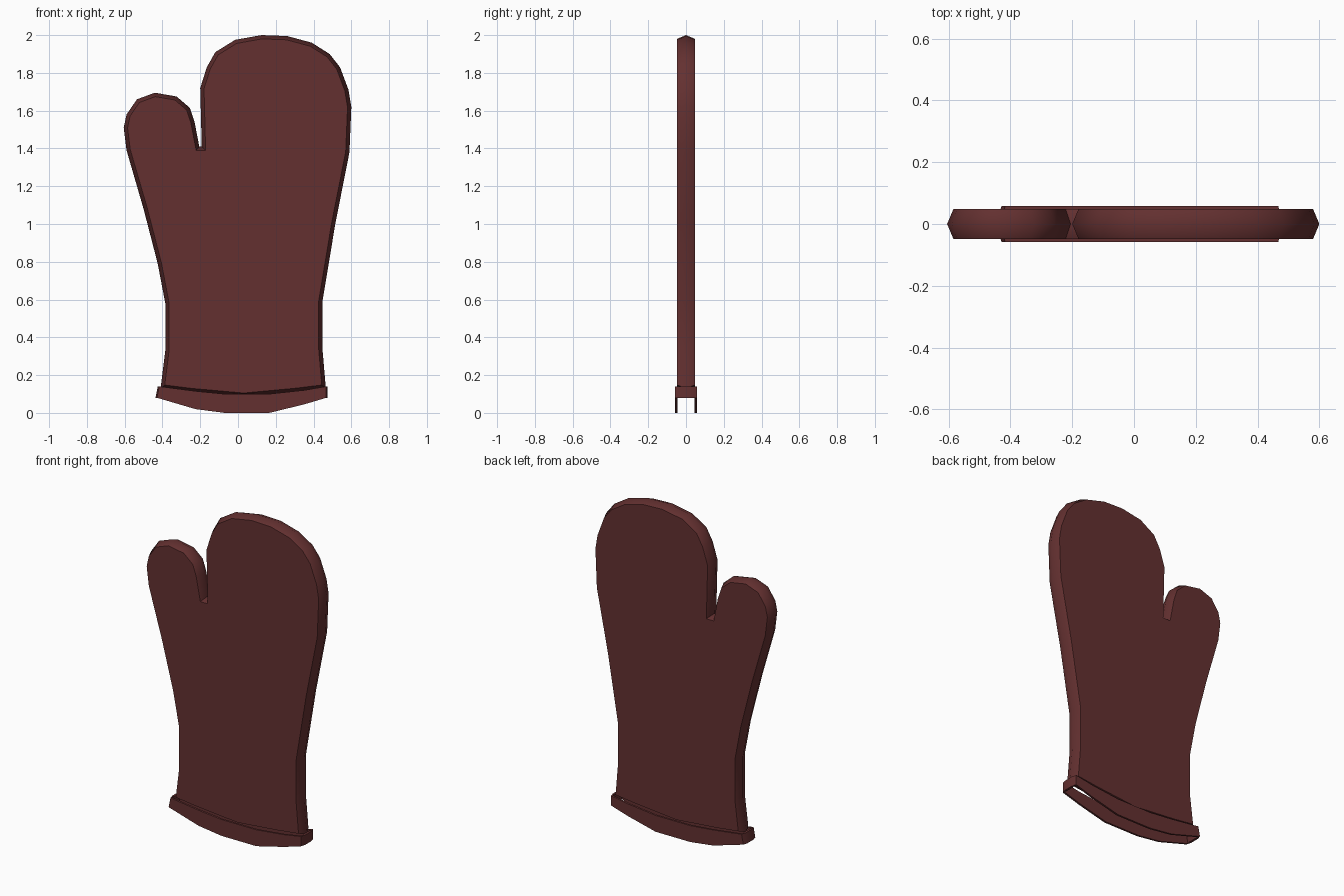
import bpy, bmesh
from mathutils import Vector

if "Cube" in bpy.data.objects:
    bpy.data.objects.remove(bpy.data.objects["Cube"])

fabric = bpy.data.materials.new("dark_red_fabric")
fabric.diffuse_color = (0.127, 0.030, 0.030, 1)
fabric.use_nodes = True
fabric.node_tree.nodes["Principled BSDF"].inputs["Base Color"].default_value = fabric.diffuse_color


def finish(name, bm):
    bmesh.ops.recalc_face_normals(bm, faces=bm.faces)
    mesh = bpy.data.meshes.new(name)
    bm.to_mesh(mesh)
    bm.free()
    mesh.materials.append(fabric)
    obj = bpy.data.objects.new(name, mesh)
    bpy.context.collection.objects.link(obj)
    bpy.ops.object.select_all(action='DESELECT')
    obj.select_set(True)
    bpy.context.view_layer.objects.active = obj
    bpy.ops.object.shade_smooth_by_angle(angle=0.87)


def bridge(bm, a, b):
    n = len(a)
    for i in range(n):
        bm.faces.new((a[i], a[(i + 1) % n], b[(i + 1) % n], b[i]))


def inset(points, d):
    """Move a clockwise outline inward by d with mitred corners."""
    out = []
    for i, p in enumerate(points):
        e1 = (p - points[i - 1]).normalized()
        e2 = (points[(i + 1) % len(points)] - p).normalized()
        n1, n2 = Vector((e1.y, -e1.x)), Vector((e2.y, -e2.x))
        m = (n1 + n2) / (1 + n1.dot(n2))
        out.append(p + m * d)
    return out


# mitt body: silhouette ridge in the middle, flat panels front and back
outline = [Vector(p) for p in [
    (-.41, .13), (-.385, .33), (-.385, .58), (-.425, .79), (-.50, 1.08),
    (-.59, 1.39), (-.605, 1.51), (-.59, 1.58), (-.535, 1.66), (-.44, 1.695),
    (-.325, 1.675), (-.255, 1.615), (-.23, 1.54), (-.205, 1.41),
    (-.192, 1.41), (-.20, 1.72), (-.165, 1.83), (-.12, 1.91), (-.015, 1.975),
    (.125, 2.0), (.26, 1.995), (.39, 1.96), (.485, 1.90), (.54, 1.83),
    (.585, 1.71), (.60, 1.62), (.59, 1.38), (.515, 1.0), (.447, .59),
    (.447, .34), (.465, .13), (.30, .11), (.03, .085), (-.25, .11)]]
panel = inset(outline, .02)
bm = bmesh.new()
loops = [[bm.verts.new((p.x, y, p.y)) for p in pts]
         for pts, y in ((panel, -.048), (outline, 0), (panel, .048))]
bridge(bm, loops[0], loops[1])
bridge(bm, loops[1], loops[2])
bm.faces.new(loops[0])
bm.faces.new(loops[2])
finish("mitt_body", bm)

# cuff hem: curved open band around the bottom; columns are x, low z, high z
columns = [(-.425, .08, .14), (-.225, .02, .115), (-.07, 0, .10),
           (.165, 0, .10), (.35, .045, .12), (.467, .08, .14)]


def hem_loop(depth, end, level, flare):
    front = [(x, -depth, c[level]) for c in columns for x in [c[0]]]
    left, right = columns[0], columns[-1]
    pts = front + [(right[0] + end, -depth / 2, right[level]),
                   (right[0] + end, depth / 2, right[level])]
    pts += [(x, -y, z) for x, y, z in reversed(front)]
    pts += [(left[0] - end, depth / 2, left[level]),
            (left[0] - end, -depth / 2, left[level])]
    return [bm.verts.new((x - flare if x < -.4 else x, y, z)) for x, y, z in pts]


bm = bmesh.new()
rings = [hem_loop(.058, .008, 2, -.008), hem_loop(.058, .008, 1, .004),
         hem_loop(.046, -.006, 1, .004), hem_loop(.046, -.006, 2, -.008)]
for k in range(4):
    bridge(bm, rings[k], rings[(k + 1) % 4])
finish("cuff_hem", bm)
